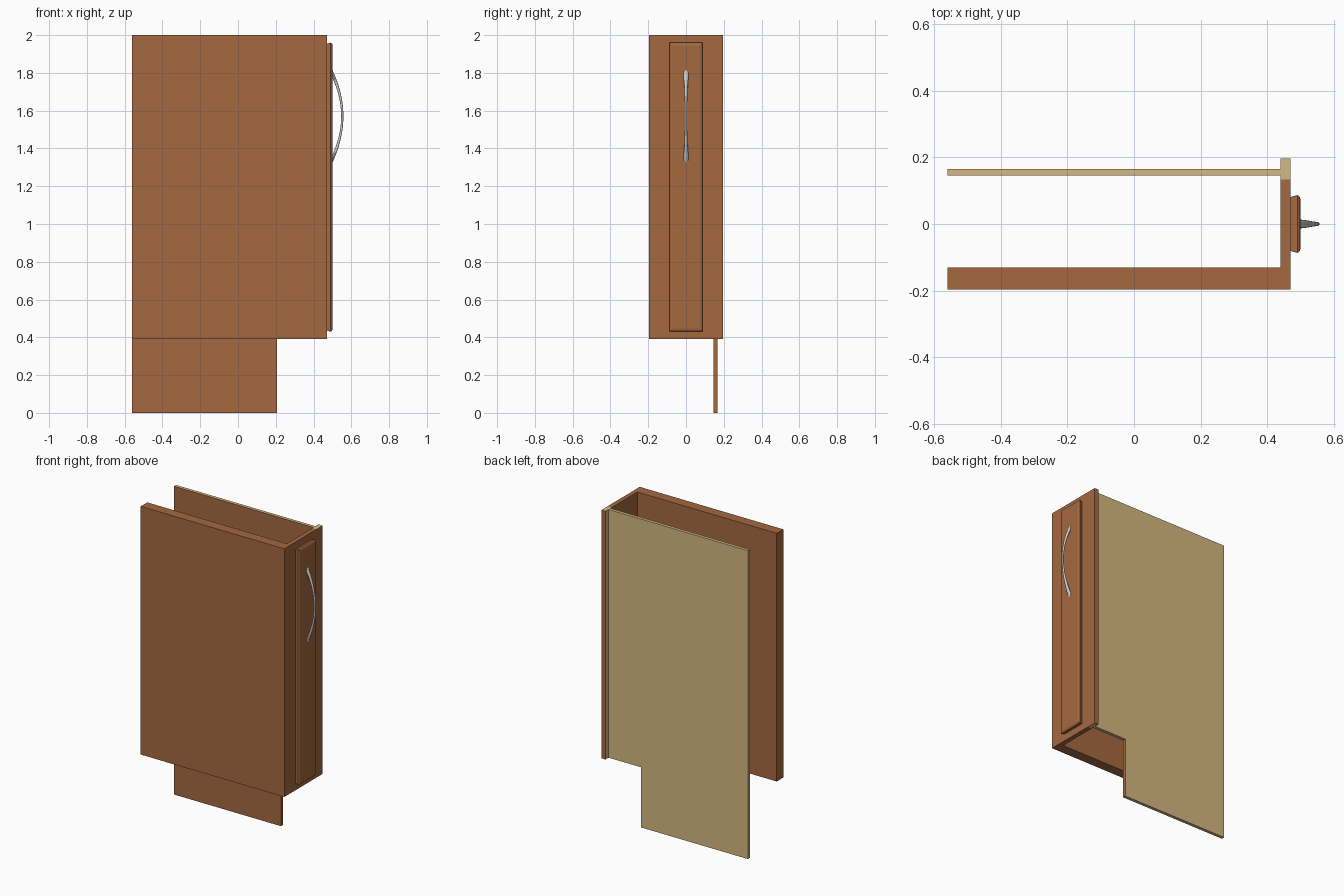
import bpy, bmesh, math
from mathutils import Vector

if "Cube" in bpy.data.objects:
    bpy.data.objects.remove(bpy.data.objects["Cube"])


def material(name, rgb):
    m = bpy.data.materials.new(name)
    m.diffuse_color = (*rgb, 1)
    m.use_nodes = True
    m.node_tree.nodes["Principled BSDF"].inputs["Base Color"].default_value = m.diffuse_color
    return m


WOOD = material("stained_wood", (0.37, 0.138, 0.051))
RAW = material("raw_wood", (0.66, 0.48, 0.22))


def finish(name, bm, mats=(), pick=None):
    bmesh.ops.recalc_face_normals(bm, faces=bm.faces)
    bm.normal_update()
    if pick:
        for f in bm.faces:
            f.material_index = pick(f.normal)
    me = bpy.data.meshes.new(name)
    bm.to_mesh(me)
    bm.free()
    for m in mats:
        me.materials.append(m)
    ob = bpy.data.objects.new(name, me)
    bpy.context.collection.objects.link(ob)
    return ob


def prism(name, points, push, mats, pick=None):
    """Extrude a flat outline along a vector."""
    bm = bmesh.new()
    face = bm.faces.new([bm.verts.new(p) for p in points])
    res = bmesh.ops.extrude_face_region(bm, geom=[face], use_keep_orig=True)
    verts = [g for g in res["geom"] if isinstance(g, bmesh.types.BMVert)]
    bmesh.ops.translate(bm, verts=verts, vec=Vector(push))
    return finish(name, bm, mats, pick)


def loft(name, rings, mats=()):
    """Skin a list of equal-length closed rings and cap both ends."""
    bm = bmesh.new()
    loops = [[bm.verts.new(p) for p in r] for r in rings]
    n = len(loops[0])
    for a, b in zip(loops, loops[1:]):
        for i in range(n):
            j = (i + 1) % n
            bm.faces.new((a[i], a[j], b[j], b[i]))
    bm.faces.new(loops[0])
    bm.faces.new(loops[-1])
    return finish(name, bm, mats)


BACK, INNER, FACE = -0.56, 0.44, 0.47
TOE, TOP, HALF = 0.39, 2.0, 0.197

# Thick finished side joined to the face frame: L-shaped plan
plan = [(BACK, -HALF), (FACE, -HALF), (FACE, 0.133), (INNER, 0.133), (INNER, -0.13), (BACK, -0.13)]
prism("side_and_face_frame", [(x, y, TOE) for x, y in plan], (0, 0, TOP - TOE), [WOOD])

# Far stile: stained outside, raw on the inner face and ends
plan = [(INNER, 0.133), (FACE, 0.133), (FACE, HALF), (INNER, HALF)]
prism("far_stile", [(x, y, TOE) for x, y in plan], (0, 0, TOP - TOE), [WOOD, RAW],
      lambda n: 1 if n.x < -0.5 or abs(n.z) > 0.5 else 0)

# Thin side panel with toe-kick notch: raw outside, stained inside
outline = [(BACK, 0), (0.207, 0), (0.207, TOE), (INNER, TOE), (INNER, TOP), (BACK, TOP)]
prism("thin_side_panel", [(x, 0.145, z) for x, z in outline], (0, 0.021, 0), [WOOD, RAW],
      lambda n: 0 if n.y < -0.5 or n.x > 0.5 else 1)

# Door with moulded edge: (x, inset from the outer edge)
profile = [(0.47, 0.006), (0.48, 0.003), (0.491, 0.0), (0.496, 0.003), (0.499, 0.008), (0.501, 0.017)]
rings = []
for x, d in profile:
    w, lo, hi = 0.087 - d, 0.43 + d, 1.96 - d
    rings.append([(x, -w, lo), (x, w, lo), (x, w, hi), (x, -w, hi)])
loft("door", rings, [WOOD])

# Bowed handle, wider and thicker at its feet
rings = []
STEPS, SIDES, SPAN, RISE = 24, 12, 0.228, 0.054
for i in range(STEPS + 1):
    t = -1.06 + 2.12 * i / STEPS
    centre = Vector((0.498 + RISE * (1 - t * t), 0, 1.57 + SPAN * t))
    tangent = Vector((-2 * RISE * t, 0, SPAN)).normalized()
    normal = Vector((tangent.z, 0, -tangent.x))
    wide = 0.006 + 0.009 * abs(t) ** 2.5
    if abs(t) > 0.95:
        wide *= 0.9
    thick = 0.006 + 0.003 * t * t
    rings.append([centre + normal * thick * math.cos(a) + Vector((0, wide * math.sin(a), 0))
                  for a in (2 * math.pi * k / SIDES for k in range(SIDES))])
handle = loft("handle", rings)
bpy.context.view_layer.objects.active = handle
handle.select_set(True)
bpy.ops.object.shade_smooth_by_angle(angle=math.radians(40))
